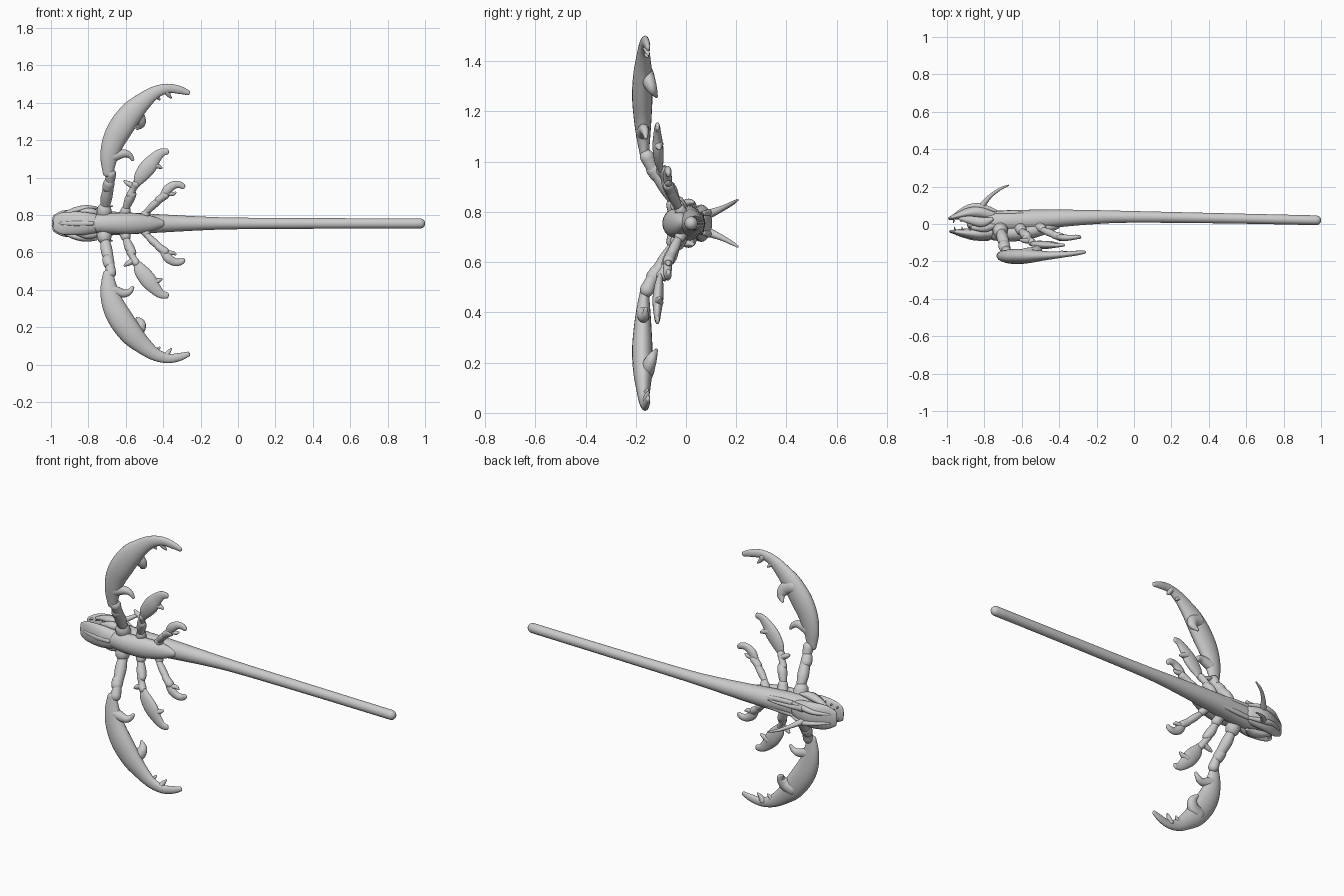
import bpy, bmesh
from math import sin, cos, pi
from mathutils import Vector

C = 0.755                      # height of the symmetry axis


def spline(rows, steps):
    # smooth interpolation through rows of (x, y, dz, in-plane radius, depth radius)
    out = []
    n = len(rows)
    for i in range(n - 1):
        p = [rows[max(i - 1, 0)], rows[i], rows[i + 1], rows[min(i + 2, n - 1)]]
        for k in range(steps):
            t = k / steps
            v = [0.5 * (2 * b + (c - a) * t + (2 * a - 5 * b + 4 * c - d) * t * t
                        + (3 * b - a - 3 * c + d) * t ** 3) for a, b, c, d in zip(*p)]
            v[3], v[4] = max(v[3], 0.001), max(v[4], 0.001)
            out.append(v)
    out.append(list(rows[-1]))
    return out


def sweep(name, rows, s=1, sides=20, steps=6):
    # elliptical section swept along a path, with domed ends
    pts = spline(rows, steps)
    pos = [Vector((p[0], p[1], C + s * p[2])) for p in pts]
    rings = []
    last = len(pts) - 1
    for i, p in enumerate(pts):
        t = (pos[min(i + 1, last)] - pos[max(i - 1, 0)]).normalized()
        side = t.cross(Vector((0, 1, 0))).normalized()
        depth = side.cross(t).normalized()
        ring = (pos[i], side * p[3], depth * p[4])
        dome = t * min(p[3], p[4])
        if i == 0:
            rings += [(pos[i] - dome * sin(a), ring[1] * cos(a), ring[2] * cos(a)) for a in (1.4, 1.0, 0.5)]
        rings.append(ring)
        if i == last:
            rings += [(pos[i] + dome * sin(a), ring[1] * cos(a), ring[2] * cos(a)) for a in (0.5, 1.0, 1.4)]
    bm = bmesh.new()
    loops = [[bm.verts.new(c + u * cos(2 * pi * k / sides) + v * sin(2 * pi * k / sides))
              for k in range(sides)] for c, u, v in rings]
    for a, b in zip(loops, loops[1:]):
        for k in range(sides):
            j = (k + 1) % sides
            bm.faces.new((a[k], a[j], b[j], b[k]))
    bm.faces.new(loops[0])
    bm.faces.new(loops[-1])
    bmesh.ops.recalc_face_normals(bm, faces=bm.faces)
    for f in bm.faces:
        f.smooth = True
    me = bpy.data.meshes.new(name)
    bm.to_mesh(me)
    bm.free()
    ob = bpy.data.objects.new(name, me)
    bpy.context.collection.objects.link(ob)
    return ob


def limb(name, s, rows, flat=1.0):
    # rows in hundredths: x, y, dz, radius; flat scales the depth radius
    return sweep(name, [(x / 100, y / 100, z / 100, r / 100, r * flat / 100) for x, y, z, r in rows], s)


# shaft running into the thorax
sweep("shaft", [(.975, .02, 0, .027, .026), (.5, .03, 0, .028, .027), (0, .038, 0, .031, .031),
                (-.2, .037, 0, .037, .037), (-.4, .03, 0, .048, .047), (-.58, .018, 0, .058, .058),
                (-.72, .012, 0, .066, .06), (-.8, .008, 0, .068, .06), (-.85, .005, 0, .05, .045)], sides=28)

# smooth belly shell
sweep("belly_shell", [(-.75, -.045, 0, .05, .042), (-.68, -.048, 0, .055, .046), (-.58, -.042, 0, .057, .044),
                      (-.48, -.022, 0, .045, .034), (-.41, -.005, 0, .022, .02)], sides=28)

# open jaws, broad and shovel shaped
sweep("lower_jaw", [(-.765, -.045, 0, .052, .036), (-.83, -.052, 0, .062, .034), (-.90, -.048, 0, .062, .024),
                    (-.95, -.043, 0, .056, .014), (-.98, -.04, 0, .04, .008)], sides=28)
sweep("upper_jaw", [(-.76, .045, 0, .055, .04), (-.82, .062, 0, .07, .042), (-.88, .06, 0, .074, .034),
                    (-.94, .044, 0, .068, .02), (-.985, .03, 0, .045, .009)], sides=28)
sweep("lower_jaw_ridge", [(-.78, -.078, 0, .012, .012), (-.86, -.078, 0, .014, .009), (-.95, -.054, 0, .008, .006)])

for s, tag in ((1, "upper"), (-1, "lower")):
    # head: horns, cheek plates, brow and back ridges, teeth
    limb("horn_" + tag, s, [(-84, 6, 2.5, 2.2), (-81, 10, 4, 1.7), (-77, 14.7, 6, 1.1), (-72, 18.5, 8, .8), (-67.3, 20.6, 9.3, .4)])
    limb("cheek_plate_" + tag, s, [(-93, 3, 5.2, .8), (-87, 2, 7, 1.7), (-81, 1, 7.8, 2.0), (-76, 2.5, 8.4, .8)], 1.3)
    limb("jaw_hinge_" + tag, s, [(-86, -2, 5.2, 1.2), (-80, -2, 6, 2.4), (-75, -1, 5.5, 1.5)])
    limb("brow_ridge_" + tag, s, [(-96, 5, 2.5, .6), (-89, 9, 3.2, 1.2), (-82, 9.5, 4.2, 1.5), (-74, 7, 4, .8)])
    limb("back_ridge_" + tag, s, [(-76, 6, 3.5, 1.2), (-64, 6, 3, 1.4), (-50, 6, 2, .9), (-38, 6.5, 1, .4)], .8)
    for i in range(3):
        x, z = -96 + 4 * i, 4 + .6 * i
        limb(f"upper_tooth_{tag}_{i}", s, [(x, 3, z, .7), (x - .5, .8 + .3 * i, z, .2)])
        limb(f"lower_tooth_{tag}_{i}", s, [(x + .5, -3.8, z - .5, .6), (x, -1.6, z - .5, .2)])

    # body sockets for the three limbs
    limb("big_socket_" + tag, s, [(-71.5, -2.5, 3.5, 4.2), (-71.5, -4, 7.2, 3.9)])
    limb("middle_socket_" + tag, s, [(-61, -2, 3.5, 3.2), (-60, -3.6, 7, 2.7)])
    limb("small_socket_" + tag, s, [(-51, -1, 2.5, 2.8), (-49, -2.4, 5.4, 2.2)])

    # big limb: two arm segments with knuckles
    limb("big_upper_arm_" + tag, s, [(-71, -4.5, 9, 2.4), (-70.3, -7.5, 14, 3.1), (-69, -11.5, 19.5, 2.6)])
    limb("big_elbow_" + tag, s, [(-69.5, -11.5, 19.5, 3.1), (-69, -13, 21.5, 3.0)])
    limb("big_wrist_" + tag, s, [(-68.5, -13, 21, 2.2), (-68, -15.5, 26.5, 2.9)])
    # big sickle claw and its barbs
    limb("big_claw_" + tag, s, [(-69.5, -16.5, 26.5, 2.7), (-69, -17, 35, 4.6), (-66.8, -17.3, 43.3, 5.9), (-62.6, -17.4, 51.3, 6.6),
                                (-56.7, -17.2, 59.4, 6.1), (-50.8, -17, 65.2, 4.7), (-44.4, -16.8, 70, 3.4), (-37.4, -16.3, 72.2, 2.5),
                                (-31, -15.6, 71.3, 2.1), (-26.5, -15.1, 69.8, 1.3)], .62)
    limb("big_claw_thumb_" + tag, s, [(-67, -17, 36, 3.2), (-61, -16.8, 37.4, 2.2), (-58, -16.3, 36.4, 1.6), (-56.3, -16, 34.2, .9)], .9)
    limb("big_claw_spur_" + tag, s, [(-58, -16, 59, 4), (-53.5, -15, 57, 3.5), (-52, -13.5, 53.5, 2.6), (-54, -11.8, 50.6, .8)], .8)
    limb("big_claw_barb_" + tag, s, [(-45, -16.5, 69, 1.8), (-43, -15.8, 67.3, 1), (-42, -15.4, 66.4, .6)])
    limb("big_claw_tip_barb_" + tag, s, [(-38.5, -16, 71, 1.8), (-37, -15.5, 68.6, 1.1), (-35.8, -15, 67.2, .5)])

    # middle limb and claw
    limb("middle_upper_arm_" + tag, s, [(-60, -4, 8, 1.8), (-58, -6, 13, 2.6), (-56.5, -7.5, 15.5, 2.2)])
    limb("middle_forearm_" + tag, s, [(-57.5, -7.5, 15.5, 2.1), (-56, -8.5, 18.5, 1.8), (-54.5, -9.8, 21, 2.1)])
    limb("middle_spur_" + tag, s, [(-56, -9, 20, 1.6), (-59, -8.8, 21.5, 1.3), (-60.5, -8.5, 22.5, .7)])
    limb("middle_claw_" + tag, s, [(-54, -10.3, 21.2, 2), (-51.8, -10.8, 25.3, 3.7), (-47.8, -11.2, 30.5, 4.3), (-44.2, -11.4, 35, 3.2),
                                   (-41, -11.4, 37.8, 2.3), (-37.8, -11.3, 38.5, 1.6)], .5)
    limb("middle_claw_barb_" + tag, s, [(-45.5, -11, 31.5, 2), (-42.5, -10.8, 30.5, 1.3), (-41, -10.6, 29.8, .7)])

    # small limb and claw
    limb("small_upper_arm_" + tag, s, [(-49, -3, 6, 1.5), (-45.5, -4.5, 9.5, 2), (-42, -6, 12.5, 1.8)])
    limb("small_forearm_" + tag, s, [(-42.5, -6, 12.5, 2), (-39, -7, 15, 2.2)])
    limb("small_claw_" + tag, s, [(-40, -7, 14.5, 2), (-37.5, -7.4, 18.3, 2.5), (-34, -7.3, 20.6, 2.1), (-31, -7, 20.6, 1.8), (-29.3, -7, 19.6, 1.4)], .7)
    limb("small_claw_barb_" + tag, s, [(-38, -7, 16, 1.5), (-35, -7, 15.8, 1.1), (-33.5, -7, 16.5, .6)])
